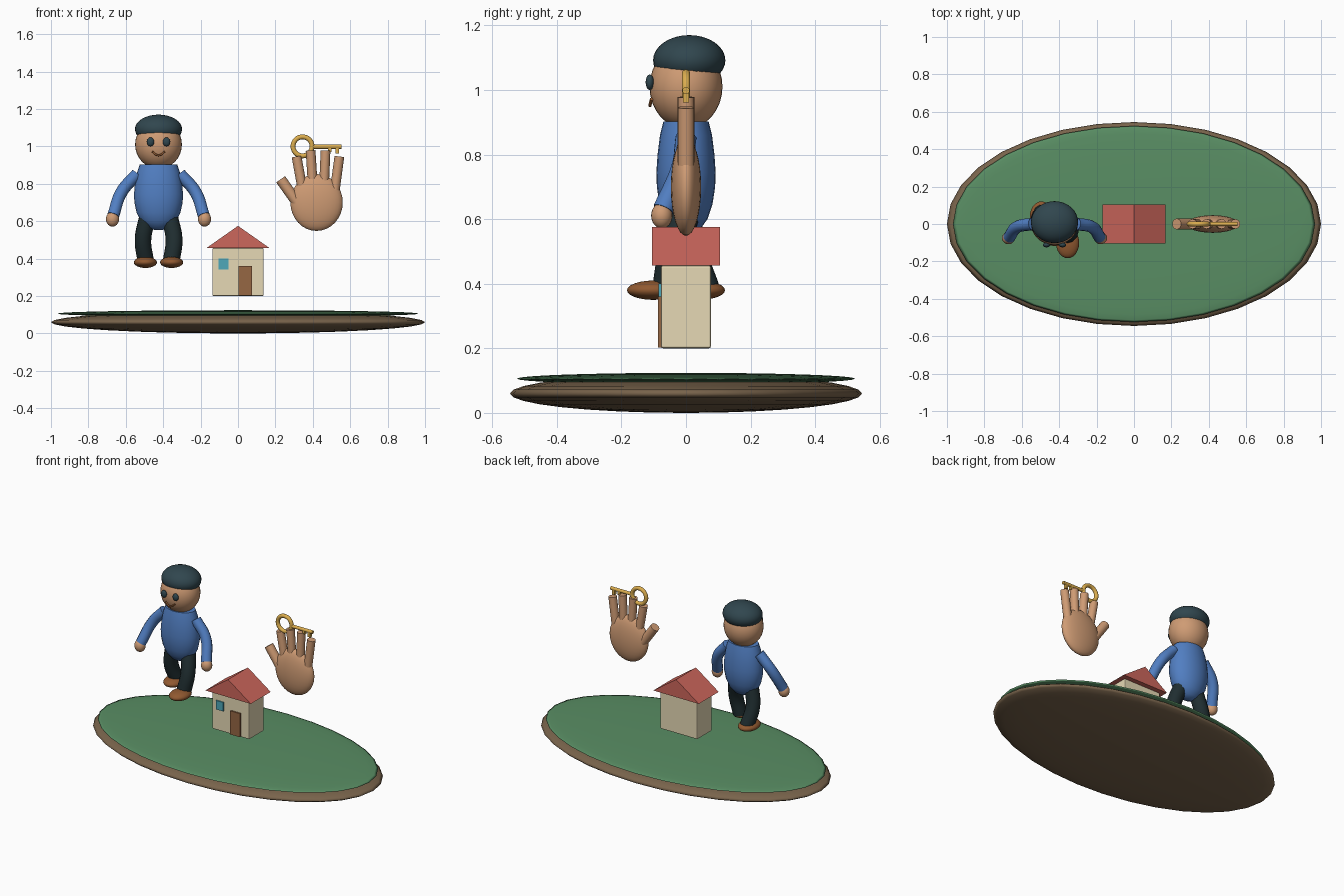
import bpy, math
from mathutils import Vector

if "Cube" in bpy.data.objects:
    bpy.data.objects.remove(bpy.data.objects["Cube"])


def mat(name, *rgb):
    m = bpy.data.materials.new(name)
    m.diffuse_color = (*[c ** 2.25 for c in rgb], 1)  # screen colour to linear
    m.use_nodes = True
    m.node_tree.nodes["Principled BSDF"].inputs["Base Color"].default_value = m.diffuse_color
    return m


SOIL = mat("soil", 0.48, 0.40, 0.31)
GRASS = mat("grass", 0.36, 0.56, 0.40)
SKIN = mat("skin", 0.81, 0.61, 0.46)
BLUE = mat("blue", 0.33, 0.50, 0.76)
DARK = mat("dark", 0.21, 0.29, 0.32)
TROUSER = mat("trouser", 0.15, 0.20, 0.21)
SHOE = mat("shoe_brown", 0.57, 0.36, 0.21)
CREAM = mat("cream", 0.90, 0.85, 0.71)
RED = mat("red", 0.80, 0.41, 0.37)
WOOD = mat("wood", 0.59, 0.41, 0.28)
GLASS = mat("glass", 0.32, 0.66, 0.73)
GOLD = mat("gold", 0.86, 0.68, 0.32)


def finish(o, name, m, angle=40):
    o.name = name
    o.data.materials.append(m)
    if angle:
        bpy.ops.object.select_all(action='DESELECT')
        o.select_set(True)
        bpy.context.view_layer.objects.active = o
        if angle >= 180:
            bpy.ops.object.shade_smooth()
        else:
            bpy.ops.object.shade_smooth_by_angle(angle=math.radians(angle))
    return o


def ball(name, loc, size, m, seg=32, rings=16):
    bpy.ops.mesh.primitive_uv_sphere_add(segments=seg, ring_count=rings, radius=1, location=loc)
    o = bpy.context.object
    o.scale = size
    bpy.ops.object.transform_apply(location=False, rotation=False, scale=True)
    return finish(o, name, m, 180)


def box(name, lo, hi, m, bevel=0):
    lo, hi = Vector(lo), Vector(hi)
    bpy.ops.mesh.primitive_cube_add(size=1, location=(lo + hi) / 2)
    o = bpy.context.object
    o.scale = hi - lo
    bpy.ops.object.transform_apply(location=False, rotation=False, scale=True)
    if bevel:
        b = o.modifiers.new("bevel", 'BEVEL')
        b.width, b.segments = bevel, 2
    return finish(o, name, m, 0)


def rod(name, a, b, r, m, sides=16):
    a, b = Vector(a), Vector(b)
    bpy.ops.mesh.primitive_cylinder_add(vertices=sides, radius=r, depth=(b - a).length, location=(a + b) / 2)
    o = bpy.context.object
    o.rotation_euler = (b - a).to_track_quat('Z', 'Y').to_euler()
    return finish(o, name, m)


def tube(name, pts, r, m):
    c = bpy.data.curves.new(name, 'CURVE')
    c.dimensions = '3D'
    c.bevel_depth, c.bevel_resolution, c.use_fill_caps = r, 4, True
    s = c.splines.new('BEZIER')
    s.resolution_u = 8
    s.bezier_points.add(len(pts) - 1)
    for p, co in zip(s.bezier_points, pts):
        p.co = co
        p.handle_left_type = p.handle_right_type = 'AUTO'
    o = bpy.data.objects.new(name, c)
    bpy.context.collection.objects.link(o)
    bpy.ops.object.select_all(action='DESELECT')
    o.select_set(True)
    bpy.context.view_layer.objects.active = o
    bpy.ops.object.convert(target='MESH')
    return finish(bpy.context.object, name, m)


def mesh(name, verts, faces, m, angle):
    d = bpy.data.meshes.new(name)
    d.from_pydata(verts, [], faces)
    o = bpy.data.objects.new(name, d)
    bpy.context.collection.objects.link(o)
    return finish(o, name, m, angle)


# Island: flattened soil and grass
ball("soil_base", (0, 0, 0.06), (1, 0.545, 0.06), SOIL)
ball("grass_top", (0, 0, 0.106), (0.968, 0.524, 0.018), GRASS)

# House
box("house_walls", (-0.137, -0.077, 0.2), (0.137, 0.077, 0.457), CREAM, 0.006)
roof = [(x, y, z) for y in (-0.105, 0.105) for x, z in ((-0.168, 0.457), (0.168, 0.457), (0, 0.575))]
mesh("roof", roof, [(0, 1, 2), (5, 4, 3), (0, 3, 4, 1), (1, 4, 5, 2), (2, 5, 3, 0)], RED, 0)
box("door", (0.003, -0.087, 0.203), (0.075, -0.07, 0.36), WOOD)
box("window", (-0.104, -0.085, 0.341), (-0.05, -0.07, 0.4), GLASS)

# Torso: turned barrel with a flat top, flattened front to back
CX, N = -0.425, 24
prof = [(0.02, 0.553), (0.06, 0.566), (0.095, 0.6), (0.117, 0.645), (0.129, 0.7), (0.131, 0.745),
        (0.126, 0.8), (0.115, 0.86), (0.1, 0.903)]
verts = [(CX + r * math.cos(2 * math.pi * i / N), 0.7 * r * math.sin(2 * math.pi * i / N), z)
         for r, z in prof for i in range(N)]
faces = [(k * N + i, k * N + (i + 1) % N, (k + 1) * N + (i + 1) % N, (k + 1) * N + i)
         for k in range(len(prof) - 1) for i in range(N)]
top = (len(prof) - 1) * N
faces += [tuple(range(top, top + N)), tuple(reversed(range(N)))]
mesh("torso", verts, faces, BLUE, 40)

# Head, cap and face
ball("head", (CX, 0, 1.01), (0.125, 0.113, 0.13), SKIN)
ball("cap", (CX, 0.01, 1.092), (0.126, 0.112, 0.078), DARK)
tube("mouth", [(CX - 0.034, -0.107, 0.972), (CX, -0.112, 0.952), (CX + 0.034, -0.107, 0.972)], 0.005, SHOE)

# Paired parts; the right leg steps forward
for s, side in ((-1, "left"), (1, "right")):
    ball(side + "_eye", (CX + s * 0.043, -0.112, 1.024), (0.02, 0.013, 0.024), DARK, 16, 10)
    tube(side + "_arm", [(CX + s * 0.115, 0, 0.852), (CX + s * 0.198, -0.015, 0.755),
                         (CX + s * 0.242, -0.07, 0.63)], 0.033, BLUE)
    ball(side + "_hand", (CX + s * 0.246, -0.075, 0.611), (0.035, 0.033, 0.04), SKIN, 20, 12)
    tube(side + "_leg", [(CX + s * 0.06, 0, 0.62), (CX + s * 0.083, -s * 0.03 - 0.01, 0.5),
                         (CX + s * 0.068, -s * 0.06, 0.385)], 0.045, TROUSER)
    ball(side + "_shoe", (CX + s * 0.07, -s * 0.07 - 0.031, 0.38), (0.062, 0.082, 0.03), SHOE, 24, 12)

# Large open hand
ball("palm", (0.42, 0, 0.7), (0.14, 0.047, 0.152), SKIN)
rod("thumb", (0.33, 0, 0.68), (0.228, 0, 0.824), 0.029, SKIN)
fingers = [(0.345, 0.77, 0.313, 0.946), (0.4, 0.79, 0.388, 0.978),
           (0.46, 0.79, 0.468, 0.978), (0.518, 0.768, 0.542, 0.946)]
for i, (x0, z0, x1, z1) in enumerate(fingers):
    rod(f"finger_{i + 1}", (x0, 0, z0), (x1, 0, z1), 0.026, SKIN)

# Key held at the fingertips
bpy.ops.mesh.primitive_torus_add(major_radius=0.051, minor_radius=0.013, major_segments=32, minor_segments=12,
                                 location=(0.345, 0, 1.0), rotation=(math.pi / 2, 0, 0))
finish(bpy.context.object, "key_ring", GOLD, 180)
rod("key_shaft", (0.395, 0, 0.998), (0.553, 0, 0.998), 0.011, GOLD)
for i, x in enumerate((0.49, 0.53)):
    box(f"key_tooth_{i + 1}", (x - 0.009, -0.009, 0.962 + 0.008 * (1 - i)), (x + 0.009, 0.009, 0.998), GOLD)
